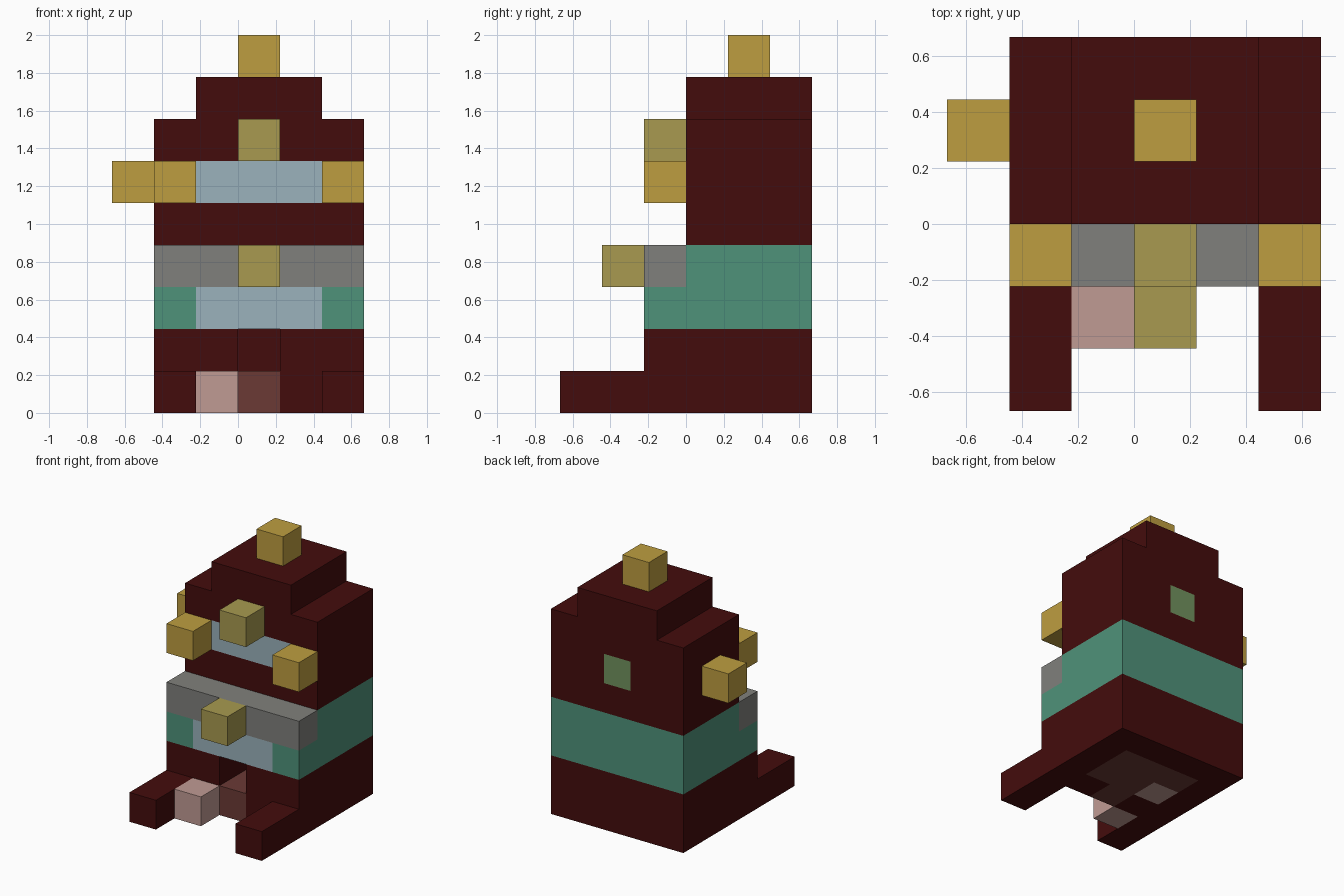
import bpy, bmesh
from mathutils import Vector

cube = bpy.data.objects.get("Cube")
if cube:
    bpy.data.objects.remove(cube)

UNIT = 2 / 9  # edge of one block


def material(name, rgb):
    """Flat colour from 8-bit sRGB values."""
    lin = [((c / 255 + 0.055) / 1.055) ** 2.4 if c > 10 else c / 3294.6 for c in rgb]
    m = bpy.data.materials.new(name)
    m.use_nodes = True
    m.diffuse_color = (*lin, 1)
    bsdf = next(n for n in m.node_tree.nodes if n.type == "BSDF_PRINCIPLED")
    bsdf.inputs["Base Color"].default_value = (*lin, 1)
    bsdf.inputs["Roughness"].default_value = 0.9
    return m


MAROON = material("maroon", (68, 12, 12))
GOLD = material("gold", (190, 158, 64))
OLIVE = material("olive_gold", (168, 154, 80))
GLASS = material("pale_blue", (155, 178, 188))
GREY = material("grey", (128, 128, 124))
GREEN = material("sea_green", (79, 146, 122))
PINK = material("dusty_pink", (192, 155, 148))
BROWN = material("brown", (107, 58, 53))
MOSS = material("moss_green", (113, 146, 94))

cells = {}   # block position -> part name
colours = {}  # part name -> material


def fill(name, mat, x, y, z):
    """Fill inclusive block ranges; later parts replace earlier ones."""
    colours[name] = mat
    for i in range(x[0], x[1] + 1):
        for j in range(y[0], y[1] + 1):
            for k in range(z[0], z[1] + 1):
                cells[i, j, k] = name


# Stacked main body
fill("base", MAROON, (1, 5), (2, 5), (0, 1))
fill("belt", GREEN, (1, 5), (2, 5), (2, 3))
fill("upper_body", MAROON, (1, 5), (3, 5), (4, 6))
fill("roof_step", MAROON, (2, 4), (3, 5), (7, 7))
fill("top_knob", GOLD, (3, 3), (4, 4), (8, 8))

# Front ledge and windows
fill("ledge", GREY, (1, 5), (2, 2), (3, 3))
fill("lower_window", GLASS, (2, 4), (2, 2), (2, 2))
fill("upper_window", GLASS, (2, 4), (3, 3), (5, 5))
fill("back_panel", MOSS, (3, 3), (5, 5), (5, 5))

# Front and side knobs
fill("ledge_knob", OLIVE, (3, 3), (1, 1), (3, 3))
fill("upper_knob", OLIVE, (3, 3), (2, 2), (6, 6))
for side, x in (("right", 1), ("left", 5)):
    fill(side + "_front_knob", GOLD, (x, x), (2, 2), (5, 5))
    fill(side + "_foot", MAROON, (x, x), (0, 1), (0, 0))
fill("side_knob", GOLD, (0, 0), (4, 4), (5, 5))

# Floor, doorway and step
fill("floor", BROWN, (2, 4), (3, 4), (0, 0))
fill("threshold", BROWN, (3, 3), (2, 2), (0, 0))
fill("floor_tile", PINK, (2, 2), (3, 3), (0, 0))
fill("front_step", PINK, (2, 2), (1, 1), (0, 0))
for depth in (2, 3, 4):
    del cells[3, depth, 1]


def build(name):
    """Make one part from the exposed sides of its blocks."""
    bm = bmesh.new()
    for pos in [p for p, n in cells.items() if n == name]:
        centre = Vector(pos) + Vector((0.5, 0.5, 0.5))
        for axis in range(3):
            for sign in (-1, 1):
                normal = Vector((0, 0, 0))
                normal[axis] = sign
                if tuple(int(p + n) for p, n in zip(pos, normal)) in cells:
                    continue
                u = Vector((0, 0, 0))
                u[(axis + 1) % 3] = 0.5
                v = normal.cross(u)
                mid = centre + normal / 2
                corners = (mid - u - v, mid + u - v, mid + u + v, mid - u + v)
                bm.faces.new([bm.verts.new((c - Vector((3, 3, 0))) * UNIT) for c in corners])
    # Join the block sides into clean flat faces
    bmesh.ops.remove_doubles(bm, verts=bm.verts[:], dist=0.001)
    bmesh.ops.dissolve_limit(bm, angle_limit=0.01, verts=bm.verts[:], edges=bm.edges[:])
    mesh = bpy.data.meshes.new(name)
    bm.to_mesh(mesh)
    bm.free()
    mesh.materials.append(colours[name])
    bpy.context.collection.objects.link(bpy.data.objects.new(name, mesh))


for part in colours:
    build(part)
